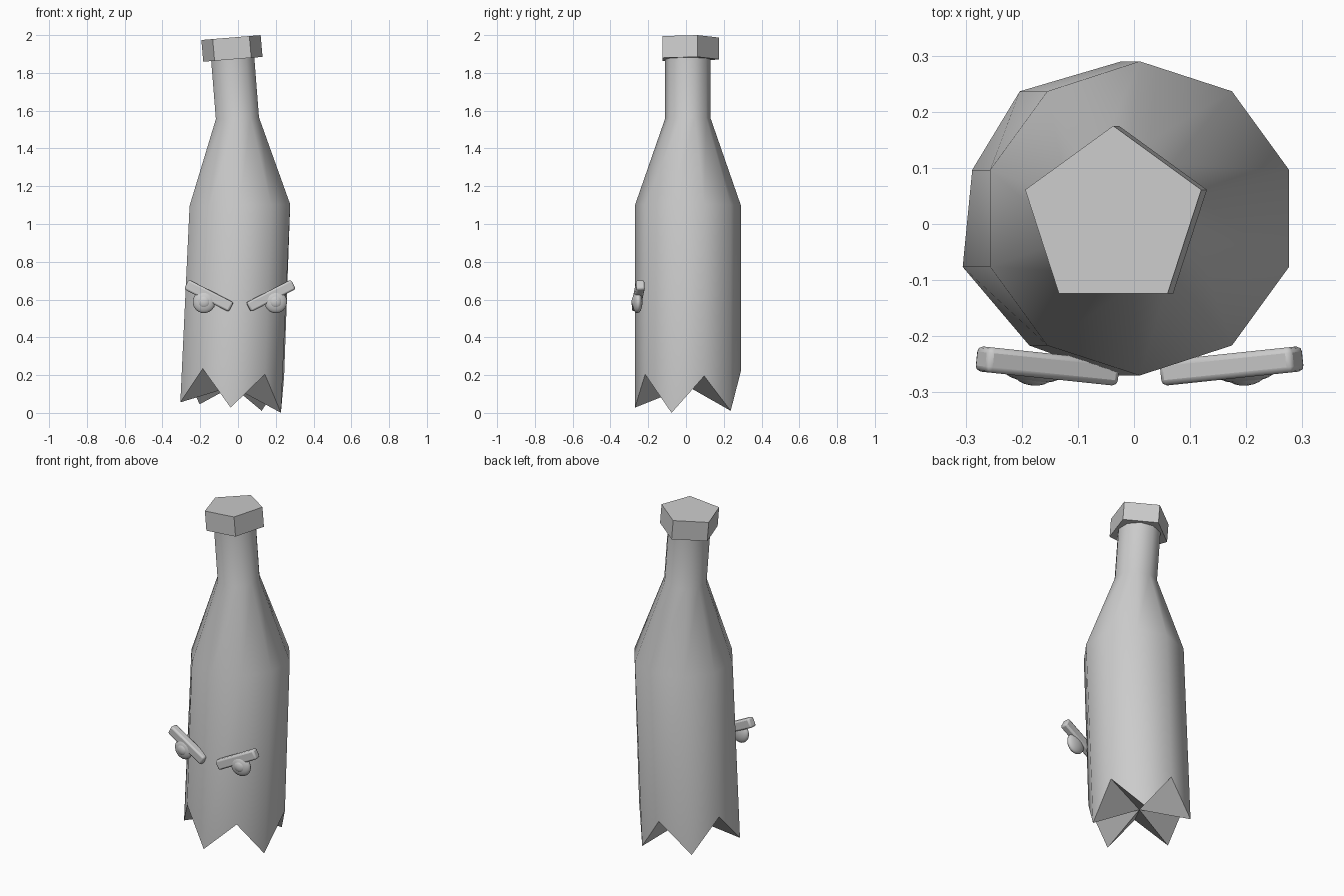
import bpy, bmesh
from math import sin, cos, pi, radians

if "Cube" in bpy.data.objects:
    bpy.data.objects.remove(bpy.data.objects["Cube"])


def ring(n, cx, cz, r, slope=0.0):
    """Ring of n points, first one at +y, tilted sideways by slope."""
    pts = []
    for i in range(n):
        a = pi / 2 + 2 * pi * i / n
        pts.append((cx + r * cos(a), 0.01 + r * sin(a), cz + slope * r * cos(a)))
    return pts


def loft(name, rings, bottom_apex=None):
    bm = bmesh.new()
    loops = [[bm.verts.new(p) for p in r] for r in rings]
    n = len(loops[0])
    for a, b in zip(loops, loops[1:]):
        for i in range(n):
            j = (i + 1) % n
            bm.faces.new((a[i], a[j], b[j], b[i]))
    bm.faces.new(loops[-1])
    if bottom_apex:
        c = bm.verts.new(bottom_apex)
        for i in range(n):
            bm.faces.new((c, loops[0][(i + 1) % n], loops[0][i]))
    else:
        bm.faces.new(loops[0][::-1])
    bmesh.ops.recalc_face_normals(bm, faces=bm.faces)
    me = bpy.data.meshes.new(name)
    bm.to_mesh(me)
    bm.free()
    ob = bpy.data.objects.new(name, me)
    bpy.context.collection.objects.link(ob)
    return ob


def smooth(ob, angle):
    bpy.ops.object.select_all(action='DESELECT')
    ob.select_set(True)
    bpy.context.view_layer.objects.active = ob
    bpy.ops.object.shade_smooth_by_angle(angle=radians(angle))


# Bottle body: broken zigzag rim, shoulder, slightly bent neck
rim = []
for i, (x, y, z) in enumerate(ring(10, 0.01, 0, 0.28)):
    if i % 2:                       # glass spike
        x -= 0.049
        rim.append((x, y, 0.024 - 0.104 * x))
    else:                           # notch
        x -= 0.032
        rim.append((x, y, 0.217 - 0.09 * x))
bottle = loft("bottle", [rim,
                         ring(10, 0.01, 1.10, 0.28, 0.015),
                         ring(10, -0.003, 1.56, 0.12, 0.04),
                         ring(10, -0.03, 1.90, 0.12, 0.08)],
              bottom_apex=(-0.03, 0.01, 0.14))
smooth(bottle, 45)

# Five-sided cap
loft("cap", [ring(5, -0.027, 1.872, 0.165, 0.082),
             ring(5, -0.037, 1.987, 0.165, 0.082)])

# Angry eyes and brows, mirrored about the bottle axis
for s, side in ((-1, "left"), (1, "right")):
    rot = (0, radians(-27 * s), radians(6 * s))

    bpy.ops.mesh.primitive_cube_add(size=1, location=(0.01 + s * 0.164, -0.253, 0.62),
                                    rotation=rot)
    brow = bpy.context.object
    brow.name = side + "_brow"
    brow.scale = (0.266, 0.045, 0.056)
    bpy.ops.object.transform_apply(location=False, rotation=False, scale=True)
    bev = brow.modifiers.new("bevel", 'BEVEL')
    bev.width = 0.01
    bev.segments = 2
    smooth(brow, 40)

    for part, r, depth, y in (("eye", 0.06, 0.026, -0.257), ("pupil", 0.035, 0.02, -0.268)):
        bpy.ops.mesh.primitive_uv_sphere_add(segments=20, ring_count=12, radius=1,
                                             location=(0.01 + s * 0.19, y, 0.588),
                                             rotation=rot)
        eye = bpy.context.object
        eye.name = side + "_" + part
        eye.scale = (r, depth, r)
        smooth(eye, 60)
